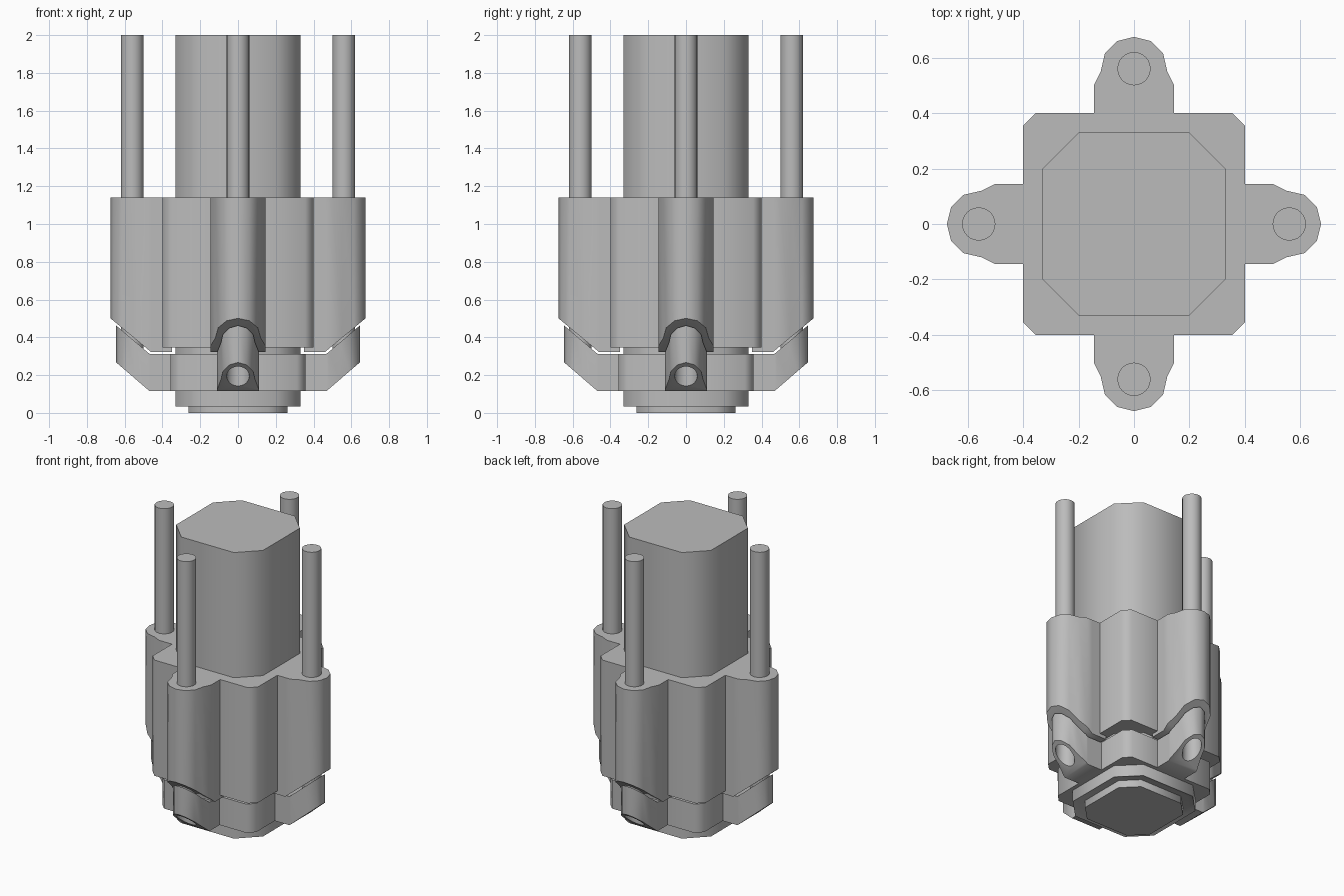
import bpy
import bmesh
from math import radians
from mathutils import Matrix, Vector

cube = bpy.data.objects.get("Cube")
if cube:
    bpy.data.objects.remove(cube, do_unlink=True)

grey = bpy.data.materials.new("plain grey")
grey.use_nodes = True
COLOUR = (0.5, 0.5, 0.5, 1)
grey.diffuse_color = COLOUR
grey.node_tree.nodes["Principled BSDF"].inputs["Base Color"].default_value = COLOUR


def finish(name, bm):
    """Turn a bmesh into a named grey object."""
    bmesh.ops.recalc_face_normals(bm, faces=bm.faces)
    mesh = bpy.data.meshes.new(name)
    bm.to_mesh(mesh)
    bm.free()
    mesh.materials.append(grey)
    obj = bpy.data.objects.new(name, mesh)
    bpy.context.collection.objects.link(obj)
    return obj


def octagon(half, chamfer):
    a, b = half, half - chamfer
    return [(a, -b), (a, b), (b, a), (-b, a), (-a, b), (-a, -b), (-b, -a), (b, -a)]


def prism(outline, z0, z1):
    bm = bmesh.new()
    face = bm.faces.new([bm.verts.new((x, y, z0)) for x, y in outline])
    top = bmesh.ops.extrude_face_region(bm, geom=[face])["geom"]
    verts = [v for v in top if isinstance(v, bmesh.types.BMVert)]
    bmesh.ops.translate(bm, verts=verts, vec=(0, 0, z1 - z0))
    return bm


def lobe(name, half_outline, bend, z0, z1, rise0, rise1, turn):
    """Rounded ear along +x; ends slope upward beyond the bend radius."""
    outline = half_outline + [(x, -y) for x, y in reversed(half_outline) if y > 0]
    bm = prism(outline, z0, z1)
    bmesh.ops.bisect_plane(bm, geom=bm.verts[:] + bm.edges[:] + bm.faces[:],
                           plane_co=(bend, 0, 0), plane_no=(1, 0, 0))
    middle = (z0 + z1) / 2
    for v in bm.verts:
        rise = rise0 if v.co.z < middle else rise1
        v.co.z += max(0, v.co.x - bend) * rise
    bm.transform(Matrix.Rotation(radians(turn), 4, "Z"))
    return finish(name, bm)


def cylinder(name, radius, z0, z1, centre):
    bm = bmesh.new()
    place = Matrix.Translation((centre.x, centre.y, (z0 + z1) / 2))
    bmesh.ops.create_cone(bm, cap_ends=True, segments=24, radius1=radius,
                          radius2=radius, depth=z1 - z0, matrix=place)
    return finish(name, bm)


def combine(target, tool, operation):
    mod = target.modifiers.new("combine", "BOOLEAN")
    mod.operation = operation
    mod.solver = "EXACT"
    mod.object = tool
    bpy.context.view_layer.objects.active = target
    bpy.ops.object.modifier_apply(modifier=mod.name)
    bpy.data.objects.remove(tool, do_unlink=True)


parts = []

# Central column with a bevelled lower rim, and the plug below it
bm = prism(octagon(0.33, 0.13), 0.035, 2.0)
low = [v for v in bm.verts if v.co.z < 1]
rim = [f for f in bm.faces if all(v in low for v in f.verts)]
bmesh.ops.inset_region(bm, faces=rim, thickness=0.04)
for v in low:
    v.co.z = 0.05
parts.append(finish("central_column", bm))
parts.append(finish("bottom_plug", prism(octagon(0.262, 0.1), 0, 0.06)))

# Main bodies of the two housings
upper = finish("upper_housing", prism(octagon(0.4, 0.045), 0.345, 1.14))
lower = finish("lower_clamp", prism(octagon(0.357, 0.045), 0.115, 0.312))
parts += [upper, lower]

# Four ears on each housing, with rods and rod holes
UPPER_EAR = [(0.35, 0.145), (0.5, 0.145), (0.55, 0.12), (0.615, 0.105), (0.66, 0.06), (0.675, 0)]
LOWER_EAR = [(0.3, 0.11), (0.48, 0.11), (0.54, 0.09), (0.59, 0.08), (0.63, 0.045), (0.645, 0)]
for i, side in enumerate(("left", "back", "right", "front")):
    turn = 90 * i
    centre = Matrix.Rotation(radians(turn), 3, "Z") @ Vector((0.56, 0, 0))
    combine(upper, lobe("upper_ear", UPPER_EAR, 0.46, 0.322, 1.14, 0.83, 0, turn), "UNION")
    combine(lower, lobe("lower_ear", LOWER_EAR, 0.468, 0.115, 0.312, 0.86, 0.85, turn), "UNION")
    combine(lower, cylinder("hole_cutter", 0.06, 0, 0.32, centre), "DIFFERENCE")
    parts.append(cylinder(side + "_rod", 0.06, 0.33, 2.0, centre))

# Smooth the shallow corners and keep the square edges sharp
bpy.ops.object.select_all(action="DESELECT")
for obj in parts:
    obj.select_set(True)
bpy.context.view_layer.objects.active = parts[0]
bpy.ops.object.shade_smooth_by_angle(angle=radians(47))
